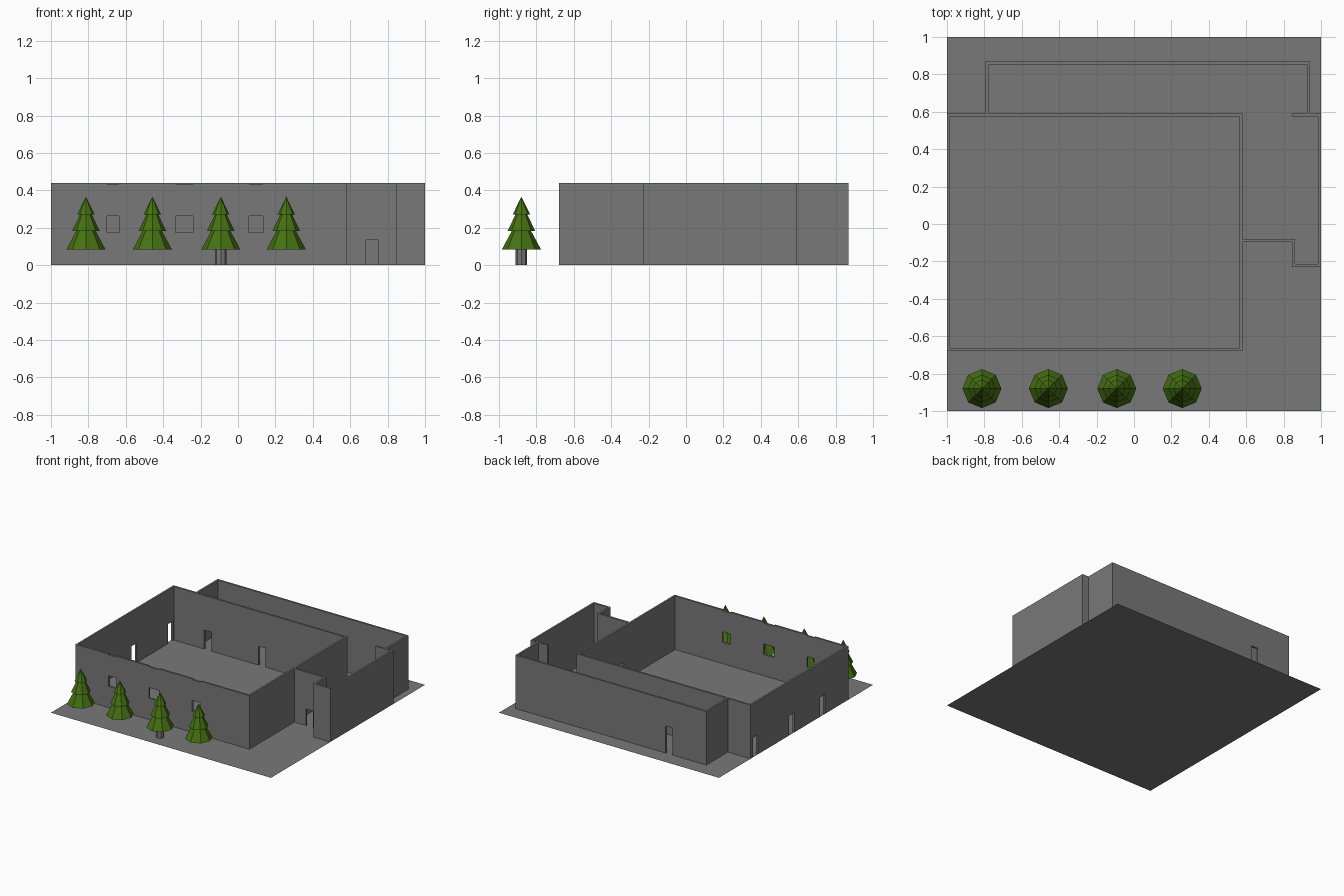
import bpy, bmesh, math

if "Cube" in bpy.data.objects:
    bpy.data.objects.remove(bpy.data.objects["Cube"])

H = 0.44      # wall height
T = 0.016     # wall thickness


def material(name, rgb):
    m = bpy.data.materials.new(name)
    m.diffuse_color = (*rgb, 1)
    m.use_nodes = True
    m.node_tree.nodes["Principled BSDF"].inputs["Base Color"].default_value = m.diffuse_color
    return m


GREY = material("plaster_grey", (0.19, 0.19, 0.19))
GREEN = material("pine_green", (0.060, 0.165, 0.006))


def finish(bm, name, mat):
    bmesh.ops.remove_doubles(bm, verts=bm.verts, dist=1e-5)
    me = bpy.data.meshes.new(name)
    bm.to_mesh(me)
    bm.free()
    me.materials.append(mat)
    ob = bpy.data.objects.new(name, me)
    bpy.context.collection.objects.link(ob)
    return ob


def wall(name, axis, u0, u1, v0, openings=()):
    """Upright wall along 'x' or 'y', v0..v0+T thick; openings are (ua, ub, za, zb)."""
    us = sorted({u0, u1, *[u for o in openings for u in o[:2]]})
    zs = sorted({0, H, *[z for o in openings for z in o[2:]]})
    bm = bmesh.new()

    def solid(i, j):
        if not (0 <= i < len(us) - 1 and 0 <= j < len(zs) - 1):
            return False
        u, z = (us[i] + us[i + 1]) / 2, (zs[j] + zs[j + 1]) / 2
        return not any(a < u < b and c < z < d for a, b, c, d in openings)

    def quad(pts):
        bm.faces.new([bm.verts.new((u, v, z) if axis == 'x' else (v, u, z)) for u, v, z in pts])

    v1 = v0 + T
    for i in range(len(us) - 1):
        for j in range(len(zs) - 1):
            if not solid(i, j):
                continue
            a, b, c, d = us[i], us[i + 1], zs[j], zs[j + 1]
            for v in (v0, v1):
                quad([(a, v, c), (b, v, c), (b, v, d), (a, v, d)])
            for di, u in ((-1, a), (1, b)):
                if not solid(i + di, j):
                    quad([(u, v0, c), (u, v1, c), (u, v1, d), (u, v0, d)])
            for dj, z in ((-1, c), (1, d)):
                if not solid(i, j + dj):
                    quad([(a, v0, z), (b, v0, z), (b, v1, z), (a, v1, z)])
    bmesh.ops.remove_doubles(bm, verts=bm.verts, dist=1e-5)
    bmesh.ops.recalc_face_normals(bm, faces=bm.faces)
    finish(bm, name, GREY)


# ground slab, a single sheet
bm = bmesh.new()
bmesh.ops.create_grid(bm, x_segments=1, y_segments=1, size=1)
finish(bm, "ground_sheet", GREY)

# main hall: front windows, each with a shallow notch in the wall top above
win = [(-0.70, -0.635), (-0.335, -0.24), (0.06, 0.135)]
wall("hall_front_wall", 'x', -1, 0.58, -0.68,
     [(a, b, 0.175, 0.262) for a, b in win] + [(a, b, H - 0.007, H) for a, b in win])
wall("hall_back_wall", 'x', -1, 0.58, 0.574,
     [(-0.71, -0.643, 0, 0.155), (-0.215, -0.15, 0, 0.155)])
wall("hall_left_wall", 'y', -0.68 + T, 0.574, -1,
     [(-0.375, -0.31, 0, 0.16), (0.02, 0.09, 0, 0.16), (0.495, 0.56, 0, 0.16)])
wall("hall_right_wall", 'y', -0.68 + T, 0.574, 0.58 - T, [(0.0, 0.068, 0, 0.15)])

# back room
wall("rear_wall", 'x', -0.794, 0.942, 0.87 - T, [(-0.485, -0.425, 0, 0.222)])
wall("rear_left_wall", 'y', 0.59, 0.87 - T, -0.794)
wall("rear_right_wall", 'y', 0.59, 0.87 - T, 0.942 - T)

# side corridor and entrance
wall("corridor_stub_wall", 'x', 0.846, 1, 0.574)
wall("corridor_right_wall", 'y', -0.23 + T, 0.574, 1 - T)
wall("corridor_front_wall", 'x', 0.846, 1, -0.23)
wall("corridor_inner_wall", 'y', -0.23 + T, -0.08, 0.846)
wall("entrance_wall", 'x', 0.58, 0.846, -0.08 - T, [(0.685, 0.75, 0, 0.135)])


# pine trees: stepped eight-sided foliage as (radius, height) rings
FOLIAGE = [(0.104, 0.085), (0.052, 0.182), (0.074, 0.182), (0.032, 0.27), (0.047, 0.27)]
APEX = 0.366


def tree(x, y):
    bm = bmesh.new()
    rings = [[bm.verts.new((x + r * math.cos(k * math.pi / 4), y + r * math.sin(k * math.pi / 4), z))
              for k in range(8)] for r, z in FOLIAGE]
    tip = bm.verts.new((x, y, APEX))
    for lo, hi in zip(rings, rings[1:]):
        for k in range(8):
            n = (k + 1) % 8
            bm.faces.new((lo[k], lo[n], hi[n], hi[k]))
    for k in range(8):
        bm.faces.new((rings[-1][k], rings[-1][(k + 1) % 8], tip))
    bm.faces.new(rings[0][::-1])
    bmesh.ops.recalc_face_normals(bm, faces=bm.faces)
    finish(bm, "pine_foliage", GREEN)


for tx in (-0.813, -0.458, -0.092, 0.258):
    tree(tx, -0.88)

# the one visible trunk
bpy.ops.mesh.primitive_cylinder_add(vertices=8, radius=0.031, depth=0.085,
                                    location=(-0.092, -0.88, 0.0425))
trunk = bpy.context.object
trunk.name = "pine_trunk"
trunk.data.materials.append(GREY)
